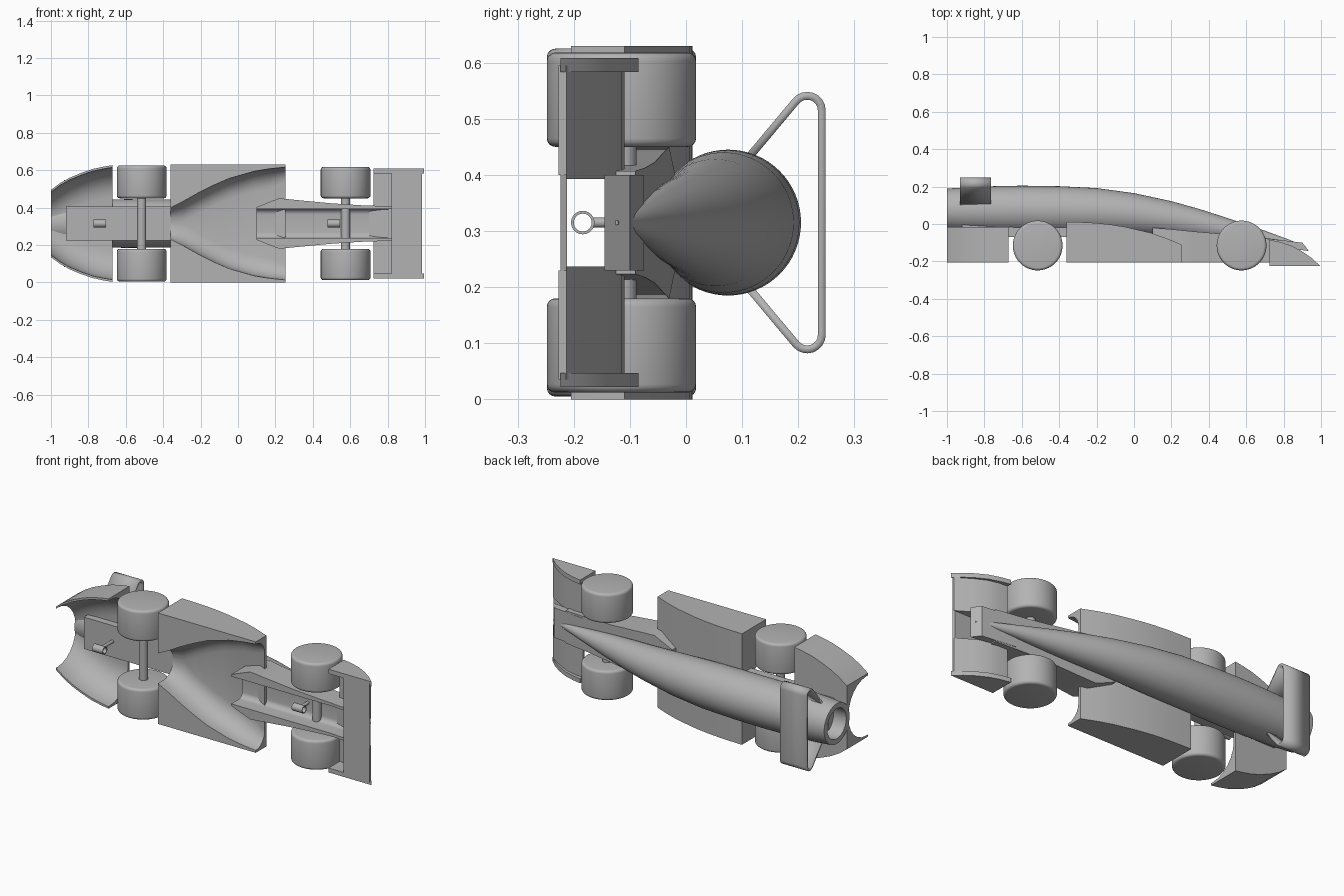
import bpy, bmesh
from math import sin, cos, pi, radians
from mathutils import Matrix, Vector

old = bpy.data.objects.get("Cube")
if old:
    bpy.data.objects.remove(old)

MID = 0.315  # height of the car's symmetry plane
GREY = (0.45, 0.45, 0.45, 1)
mat = bpy.data.materials.new("plain grey")
mat.use_nodes = True
mat.diffuse_color = GREY
mat.node_tree.nodes["Principled BSDF"].inputs["Base Color"].default_value = GREY


def finish(name, bm, angle=35):
    bmesh.ops.recalc_face_normals(bm, faces=bm.faces)
    me = bpy.data.meshes.new(name)
    bm.to_mesh(me)
    bm.free()
    me.materials.append(mat)
    ob = bpy.data.objects.new(name, me)
    bpy.context.collection.objects.link(ob)
    bpy.ops.object.select_all(action='DESELECT')
    ob.select_set(True)
    bpy.context.view_layer.objects.active = ob
    bpy.ops.object.shade_smooth_by_angle(angle=radians(angle))
    return ob


def loft(name, sections, caps=True):
    bm = bmesh.new()
    rings = [[bm.verts.new(p) for p in s] for s in sections]
    n = len(rings[0])
    for a, b in zip(rings, rings[1:]):
        for i in range(n):
            j = (i + 1) % n
            bm.faces.new((a[i], a[j], b[j], b[i]))
    if caps:
        bm.faces.new(rings[0])
        bm.faces.new(rings[-1])
    return finish(name, bm)


def tunnel(x, top, ceil, base, half, inner, r):
    """Cross-section of an arched shell: outer walls, flat roof, filleted hollow."""
    r = min(r, inner * 0.95, ceil - base)
    side = [(top, half), (base, half), (base, inner)]
    for k in range(7):
        a = k / 6 * pi / 2
        side.append((ceil - r + r * sin(a), inner - r + r * cos(a)))
    pts = side + [(y, -z) for y, z in reversed(side)]
    return [(x, y, MID + z) for y, z in pts]


def plate(name, outline, z0, z1):
    """Side outline in x and y, extruded between two heights."""
    return loft(name, [[(x, y, MID + z) for x, y in outline] for z in (z0, z1)])


def rod(name, p, q, r, bevel=0, seg=48):
    p, q = Vector(p), Vector(q)
    d = q - p
    bm = bmesh.new()
    m = Matrix.Translation((p + q) / 2) @ d.to_track_quat('Z', 'Y').to_matrix().to_4x4()
    bmesh.ops.create_cone(bm, cap_ends=True, segments=seg, radius1=r, radius2=r,
                          depth=d.length, matrix=m)
    if bevel:
        rims = [e for e in bm.edges if any(len(f.verts) > 4 for f in e.link_faces)]
        bmesh.ops.bevel(bm, geom=rims, offset=bevel, segments=4, profile=0.5, affect='EDGES')
    return finish(name, bm)


# Tapered tube body with a hollow tail
stations = [(-.8, .075, .001), (-.8, .075, .085), (-1, .075, .085), (-1, .075, .114),
            (-.9, .075, .121), (-.75, .075, .127), (-.6, .075, .13), (-.4, .073, .129),
            (-.2, .067, .125), (0, .052, .113), (.2, .027, .095), (.35, 0, .08),
            (.5, -.03, .062), (.6, -.05, .048), (.7, -.07, .034), (.82, -.098, .018),
            (.92, -.125, .004)]
loft("tube_body", [[(x, cy + r * cos(2 * pi * k / 64), MID + r * sin(2 * pi * k / 64))
                    for k in range(64)] for x, cy, r in stations])

# Side pods with flaring tunnels underneath
pods = [(-.36, .012, -.07, .085), (-.29, .01, -.07, .12), (-.21, .006, -.07, .165),
        (-.13, -.002, -.07, .205), (-.05, -.015, -.07, .24), (.085, -.046, -.075, .279),
        (.17, -.075, -.095, .293), (.255, -.11, -.125, .302)]
loft("side_pods", [tunnel(x, t, c, -.205, .315, w, .11) for x, t, c, w in pods])

# Rear fenders, curving in toward the tail
fender = [(-1, .18), (-.95, .217), (-.9, .245), (-.84, .27), (-.78, .291), (-.72, .304),
          (-.67, .312)]
loft("rear_fenders", [tunnel(x, -.015, -.03, -.205, h, h - .012, .16) for x, h in fender])

# Chassis spine: rear block and front channel
plate("rear_chassis", [(-.92, .035), (-.67, 0), (-.3, 0), (-.3, -.07), (-.92, -.07)], -.09, .09)
front = [(.1, -.02, .088), (.16, -.025, .112), (.22, -.03, .135), (.32, -.04, .125),
         (.5, -.055, .108), (.65, -.072, .098), (.82, -.09, .092)]
loft("front_chassis", [tunnel(x, t, -.105, -.205, h, .078, .03) for x, t, h in front])
plate("nose_plate", [(.7, -.075), (.9, -.1), (.935, -.145), (.9, -.14), (.7, -.11)], -.085, .085)

# Wheels and axles
for label, x, out in (("rear", -.515, .31), ("front", .575, .303)):
    for side, s in (("left", 1), ("right", -1)):
        rod(f"{label}_{side}_wheel", (x, -.115, MID + s * .135), (x, -.115, MID + s * out),
            .133, .015, 64)
    rod(f"{label}_axle", (x, -.112, MID - .16), (x, -.112, MID + .16), .024, 0, 32)

# Front wing: floor blade, curved ramps and end plates
ramp = [(.725, -.11), (.78, -.114), (.84, -.13), (.9, -.16), (.985, -.213)]
under = [(x, y - .014) for x, y in reversed(ramp)]
end_top = [(.725, -.085), (.78, -.096), (.84, -.115), (.9, -.147), (.95, -.182), (.995, -.224)]
plate("wing_blade", [(.82, -.212), (.98, -.212), (.985, -.224), (.82, -.224)], -.29, .29)
for side, s in (("left", 1), ("right", -1)):
    plate(f"wing_ramp_{side}", ramp + under, s * .085, s * .28)
    plate(f"wing_end_{side}", end_top + [(.725, -.224)], s * .268, s * .293)
    plate(f"wing_inner_{side}", ramp + [(.82, -.213), (.725, -.205)], s * .078, s * .094)

# Rear wing: rounded triangular band
half = [(.1, .102)]
for k in range(9):
    a = radians(141 * (1 - k / 8))
    half.append((.216 + .026 * cos(a), .2 + .026 * sin(a)))
path = half + [(y, -z) for y, z in reversed(half)]
bm = bmesh.new()
lines = [[bm.verts.new((x, y, MID + z)) for y, z in path] for x in (-.93, -.765)]
for i in range(len(path) - 1):
    bm.faces.new((lines[0][i], lines[0][i + 1], lines[1][i + 1], lines[1][i]))
band = finish("rear_wing", bm)
mod = band.modifiers.new("thickness", 'SOLIDIFY')
mod.thickness, mod.offset = .014, 0

# Line eyelets under the spine
for label, x in (("rear", -.74), ("front", .512)):
    shape = [(x - .033, .021), (x + .033, .021), (x + .033, .016), (x - .033, .016),
             (x - .033, .021)]
    loft(f"{label}_eyelet", [[(px, -.184 + r * cos(2 * pi * k / 24), MID + r * sin(2 * pi * k / 24))
                              for k in range(24)] for px, r in shape], caps=False)
    rod(f"{label}_eyelet_stem", (x, -.165, MID), (x, -.06, MID), .009, 0, 16)
